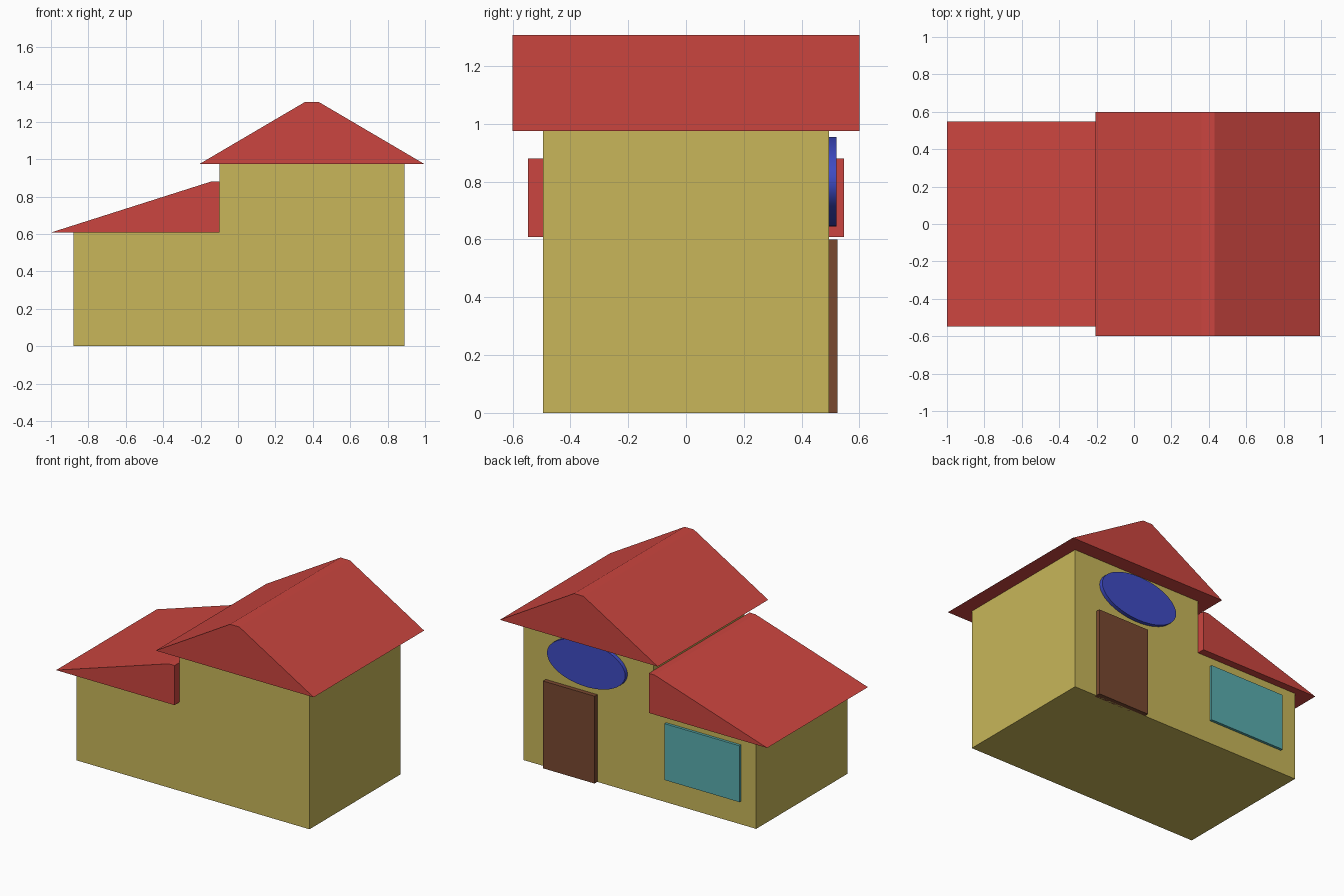
import bpy, bmesh
from math import cos, sin, tau, radians

if "Cube" in bpy.data.objects:
    bpy.data.objects.remove(bpy.data.objects["Cube"])


def material(name, color):
    mat = bpy.data.materials.new(name)
    mat.diffuse_color = (*color, 1)
    mat.use_nodes = True
    mat.node_tree.nodes["Principled BSDF"].inputs["Base Color"].default_value = mat.diffuse_color
    return mat


def extrude_profile(name, points, y0, y1, mat):
    """Solid made from an (x, z) outline swept from y0 to y1."""
    bm = bmesh.new()
    face = bm.faces.new([bm.verts.new((x, y0, z)) for x, z in points])
    ext = bmesh.ops.extrude_face_region(bm, geom=[face])
    verts = [g for g in ext["geom"] if isinstance(g, bmesh.types.BMVert)]
    bmesh.ops.translate(bm, verts=verts, vec=(0, y1 - y0, 0))
    bmesh.ops.recalc_face_normals(bm, faces=bm.faces)
    mesh = bpy.data.meshes.new(name)
    bm.to_mesh(mesh)
    bm.free()
    mesh.materials.append(mat)
    obj = bpy.data.objects.new(name, mesh)
    bpy.context.collection.objects.link(obj)
    return obj


def rect(x0, x1, z0, z1):
    return [(x0, z0), (x1, z0), (x1, z1), (x0, z1)]


wall = material("wall_yellow", (0.58, 0.47, 0.10))
red = material("roof_red", (0.60, 0.06, 0.05))
brown = material("door_brown", (0.19, 0.065, 0.03))
teal = material("window_teal", (0.10, 0.42, 0.43))
blue = material("round_window_blue", (0.05, 0.07, 0.55))

# Stepped house walls
extrude_profile("walls", [(-0.88, 0), (0.89, 0), (0.89, 0.975), (-0.10, 0.975),
                          (-0.10, 0.61), (-0.88, 0.61)], -0.495, 0.495, wall)

# Gable roof over the tall part, lean-to roof over the low part
extrude_profile("upper_roof", [(-0.205, 0.975), (0.995, 0.975), (0.43, 1.307),
                               (0.36, 1.307)], -0.60, 0.60, red)
extrude_profile("lower_roof", [(-1.0, 0.608), (-0.10, 0.608), (-0.10, 0.88),
                               (-0.145, 0.88)], -0.547, 0.547, red)

# Door and windows on the back wall
extrude_profile("door", rect(0.328, 0.719, 0, 0.60), 0.48, 0.525, brown)
extrude_profile("window", rect(-0.765, -0.195, 0.16, 0.547), 0.48, 0.513, teal)
oval = [(0.395 + 0.297 * cos(tau * i / 48), 0.80 + 0.155 * sin(tau * i / 48))
        for i in range(48)]
oval_window = extrude_profile("oval_window", oval, 0.48, 0.521, blue)
bpy.context.view_layer.objects.active = oval_window
oval_window.select_set(True)
bpy.ops.object.shade_smooth_by_angle(angle=radians(35))
